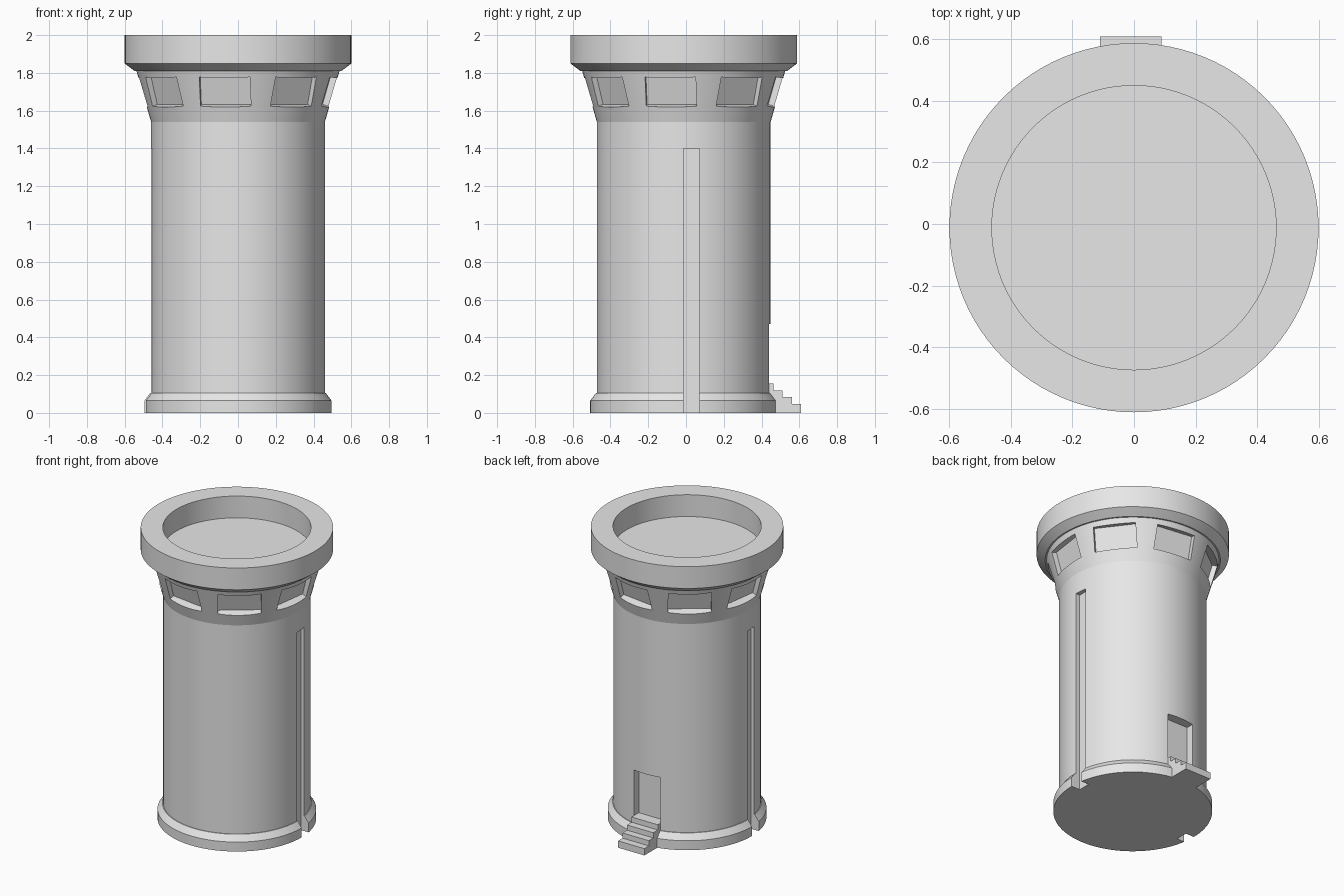
import bpy, bmesh, math
from mathutils import Matrix, Vector

cube = bpy.data.objects.get("Cube")
if cube:
    bpy.data.objects.remove(cube, do_unlink=True)

CY = -0.012       # tower axis sits slightly forward of the origin
SEGMENTS = 96

stone = bpy.data.materials.new("plain_grey")
stone.use_nodes = True
grey = (0.8, 0.8, 0.8, 1)
stone.diffuse_color = grey
stone.node_tree.nodes["Principled BSDF"].inputs["Base Color"].default_value = grey


def make_object(name, bm):
    bmesh.ops.recalc_face_normals(bm, faces=bm.faces)
    mesh = bpy.data.meshes.new(name)
    bm.to_mesh(mesh)
    bm.free()
    mesh.materials.append(stone)
    obj = bpy.data.objects.new(name, mesh)
    bpy.context.collection.objects.link(obj)
    return obj


def lathe(name, profile):
    """Revolve (radius, height) points; both ends are closed with a cap."""
    bm = bmesh.new()
    rings = []
    for r, z in profile:
        rings.append([bm.verts.new((r * math.cos(a), CY + r * math.sin(a), z))
                      for a in (math.tau * i / SEGMENTS for i in range(SEGMENTS))])
    for low, high in zip(rings, rings[1:]):
        for i in range(SEGMENTS):
            j = (i + 1) % SEGMENTS
            bm.faces.new((low[i], low[j], high[j], high[i]))
    bm.faces.new(rings[0])
    bm.faces.new(rings[-1])
    return make_object(name, bm)


def add_box(bm, size, matrix):
    bmesh.ops.create_cube(bm, size=1, matrix=matrix @ Matrix.Diagonal((*size, 1)))


def shade(obj):
    bpy.ops.object.select_all(action='DESELECT')
    obj.select_set(True)
    bpy.context.view_layer.objects.active = obj
    bpy.ops.object.shade_smooth_by_angle(angle=math.radians(12))


# Tower body: plinth, shaft and flared gallery
body = lathe("tower_body", [(0.495, 0), (0.495, 0.065), (0.465, 0.105), (0.46, 0.105),
                            (0.46, 1.54), (0.538, 1.812)])

# Crown ring with a sunken round floor
crown = lathe("crown_ring", [(0.547, 1.81), (0.6, 1.85), (0.6, 2.0),
                             (0.462, 2.0), (0.462, 1.85)])

# Cutters for window recesses, side grooves and the doorway
bm = bmesh.new()
axis = Matrix.Translation((0, CY, 0))
tilt = Matrix.Rotation(math.atan2(0.078, 0.272), 4, 'X')
for k in range(8):
    turn = Matrix.Rotation(math.radians(45 * k - 8), 4, 'Z')
    place = Matrix.Translation((0, -0.508, 1.695))
    add_box(bm, (0.27, 0.11, 0.16), axis @ turn @ place @ tilt)
for side in (0, math.pi):
    turn = Matrix.Rotation(side, 4, 'Z')
    add_box(bm, (0.2, 0.085, 1.5), axis @ turn @ Matrix.Translation((0.53, 0.04, 0.65)))
add_box(bm, (0.2, 0.2, 0.315), Matrix.Translation((-0.01, 0.485, 0.3125)))
cutter = make_object("recess_cutter", bm)
cutter.hide_render = True

# Cut the recesses and keep the finished mesh
cut = body.modifiers.new("recesses", 'BOOLEAN')
cut.operation = 'DIFFERENCE'
cut.solver = 'EXACT'
cut.object = cutter
finished = bpy.data.meshes.new_from_object(
    body.evaluated_get(bpy.context.evaluated_depsgraph_get()))
body.modifiers.clear()
body.data = finished
bpy.data.objects.remove(cutter, do_unlink=True)

# Entrance stairs: a stepped profile pushed across the doorway
bm = bmesh.new()
outline = [(0.41, 0), (0.61, 0)]
steps = 4
for i in range(steps):
    y, z = 0.61 - 0.049 * i, 0.047 + 0.036 * i
    outline += [(y, z), (y - 0.049 if i < steps - 1 else 0.41, z)]
face = bm.faces.new([bm.verts.new((-0.11, y, z)) for y, z in outline])
extruded = bmesh.ops.extrude_face_region(bm, geom=[face])["geom"]
bmesh.ops.translate(bm, vec=Vector((0.2, 0, 0)),
                    verts=[g for g in extruded if isinstance(g, bmesh.types.BMVert)])
stairs = make_object("entrance_stairs", bm)

for part in (body, crown):
    shade(part)
